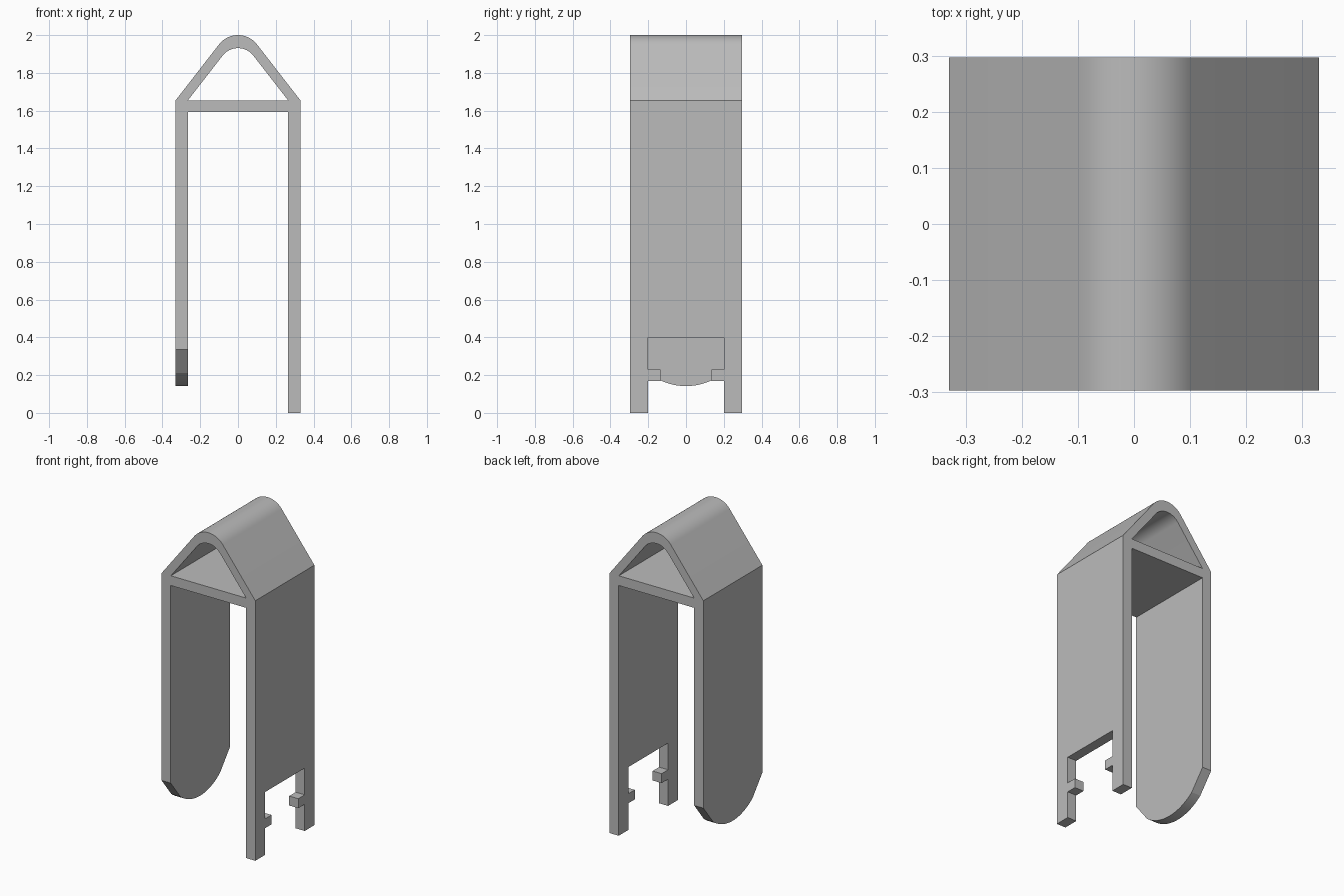
import bpy, bmesh
from math import sin, cos, asin, atan2, radians
from mathutils import Vector

cube = bpy.data.objects.get("Cube")
if cube:
    bpy.data.objects.remove(cube, do_unlink=True)

HALF_W, HALF_D = 0.33, 0.297      # outer half width and half depth
LEG_IN, EAVE, BAR = 0.266, 1.655, 1.593


def prism(name, points, axis, start, end):
    """Extrude a 2D outline along an axis: 'y' uses (x, z), 'x' uses (y, z)."""
    place = {"y": lambda a, b: (a, start, b), "x": lambda a, b: (start, a, b)}[axis]
    step = Vector((0, end - start, 0)) if axis == "y" else Vector((end - start, 0, 0))
    bm = bmesh.new()
    face = bm.faces.new([bm.verts.new(place(a, b)) for a, b in points])
    top = bmesh.ops.extrude_face_region(bm, geom=[face])["geom"]
    bmesh.ops.translate(bm, vec=step,
                        verts=[v for v in top if isinstance(v, bmesh.types.BMVert)])
    bmesh.ops.recalc_face_normals(bm, faces=bm.faces)
    mesh = bpy.data.meshes.new(name)
    bm.to_mesh(mesh)
    bm.free()
    ob = bpy.data.objects.new(name, mesh)
    bpy.context.collection.objects.link(ob)
    return ob


def arc(radius, centre_z, half_angle, direction=1, steps=24):
    """Points of a symmetric arc, from +side to -side, bulging up or down."""
    angles = [half_angle * (1 - 2 * i / steps) for i in range(steps + 1)]
    return [(radius * sin(t), centre_z + direction * radius * cos(t)) for t in angles]


def cut(target, cutter):
    cutter.hide_render = True
    mod = target.modifiers.new("cut", "BOOLEAN")
    mod.operation, mod.solver, mod.object = "DIFFERENCE", "EXACT", cutter
    bpy.context.view_layer.objects.active = target
    bpy.ops.object.modifier_apply(modifier=mod.name)
    bpy.data.objects.remove(cutter, do_unlink=True)


# Solid body with a rounded gable
pitch = atan2(0.296, 0.23)
roof = arc(0.127, 1.873, pitch)
body = prism("clip_body", [(HALF_W, 0), (HALF_W, EAVE)] + roof
             + [(-HALF_W, EAVE), (-HALF_W, 0)], "y", -HALF_D, HALF_D)

# Opening under the gable, and the gap between the legs
cut(body, prism("gable_opening", [(0.265, EAVE)] + arc(0.103, 1.828, pitch)
                + [(-0.265, EAVE)], "y", -0.5, 0.5))
cut(body, prism("leg_gap", [(LEG_IN, -0.1), (LEG_IN, BAR), (-LEG_IN, BAR),
                            (-LEG_IN, -0.1)], "y", -0.5, 0.5))

# Left leg: notch with a small peg on each side
half = [(0.2, -0.1), (0.2, 0.17), (0.135, 0.17), (0.135, 0.23), (0.2, 0.23), (0.2, 0.4)]
cut(body, prism("leg_notch", half + [(-y, z) for y, z in reversed(half)], "x", 0.1, 0.5))

# Right leg: shorter tongue with a rounded end
tip = arc(0.32, 0.462, asin(0.2 / 0.32), -1)
cut(body, prism("tongue_end", [(0.4, -0.1), (0.4, 0.335), (HALF_D, 0.335)] + tip
                + [(-HALF_D, 0.335), (-0.4, 0.335), (-0.4, -0.1)], "x", -0.5, -0.1))

# Colour
grey = bpy.data.materials.new("mid_grey")
grey.use_nodes = True
colour = (0.5, 0.5, 0.5, 1)
grey.diffuse_color = colour
grey.node_tree.nodes["Principled BSDF"].inputs["Base Color"].default_value = colour
body.data.materials.clear()
body.data.materials.append(grey)

# Smooth the rounded parts, keep the rest sharp
bpy.ops.object.select_all(action="DESELECT")
body.select_set(True)
bpy.context.view_layer.objects.active = body
bpy.ops.object.shade_smooth_by_angle(angle=radians(10))
